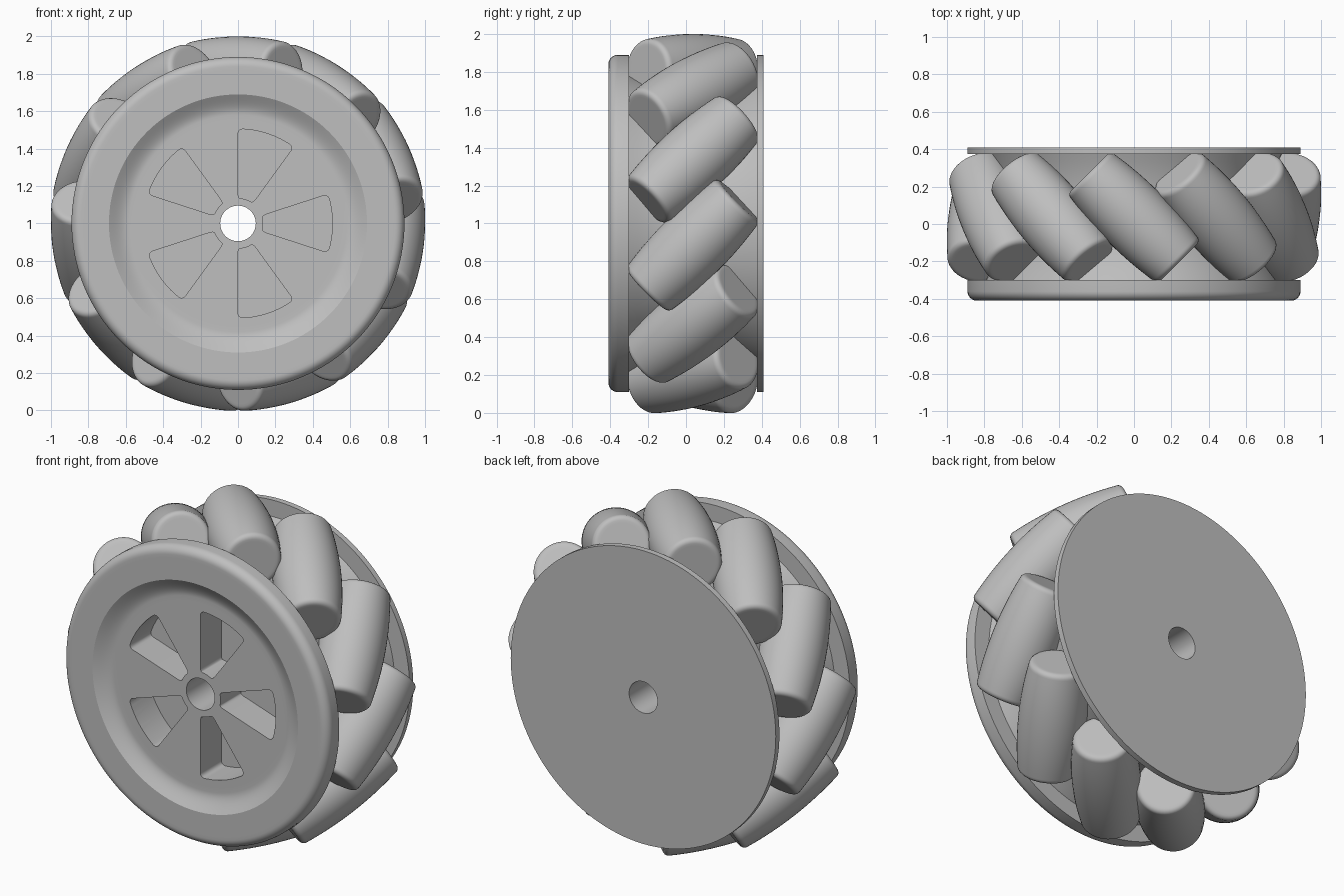
import bpy, bmesh, math
from mathutils import Matrix, Vector

if "Cube" in bpy.data.objects:
    bpy.data.objects.remove(bpy.data.objects["Cube"])

GREY = (0.52, 0.52, 0.52, 1)
grey = bpy.data.materials.new("plain_grey")
grey.use_nodes = True
grey.diffuse_color = GREY
grey.node_tree.nodes["Principled BSDF"].inputs["Base Color"].default_value = GREY

AXLE = Vector((0, 0, 1))
BORE, RIM, FRONT, BACK = 0.095, 0.89, -0.41, 0.41
INNER_FRONT, INNER_BACK = -0.30, 0.375


def add_object(name, bm):
    bmesh.ops.recalc_face_normals(bm, faces=bm.faces)
    mesh = bpy.data.meshes.new(name)
    bm.to_mesh(mesh)
    bm.free()
    mesh.materials.append(grey)
    obj = bpy.data.objects.new(name, mesh)
    bpy.context.collection.objects.link(obj)
    return obj


def smooth(obj):
    bpy.ops.object.select_all(action='DESELECT')
    obj.select_set(True)
    bpy.context.view_layer.objects.active = obj
    bpy.ops.object.shade_smooth_by_angle(angle=math.radians(32))


def lathe(name, profile, steps, closed):
    """Revolve (radius, y) points around the y axis."""
    bm = bmesh.new()
    rings = []
    for i in range(steps):
        a = 2 * math.pi * i / steps
        rings.append([bm.verts.new((r * math.cos(a), y, r * math.sin(a)))
                      for r, y in profile])
    count = len(profile)
    for i in range(steps):
        here, there = rings[i], rings[(i + 1) % steps]
        for j in range(count if closed else count - 1):
            k = (j + 1) % count
            bm.faces.new((here[j], here[k], there[k], there[j]))
    bmesh.ops.remove_doubles(bm, verts=bm.verts, dist=1e-5)
    bmesh.ops.dissolve_degenerate(bm, edges=bm.edges, dist=1e-6)
    return add_object(name, bm)


def arc(cr, cy, radius, start, end, n=8):
    return [(cr + radius * math.cos(math.radians(start + (end - start) * i / n)),
             cy + radius * math.sin(math.radians(start + (end - start) * i / n)))
            for i in range(n + 1)]


# Wheel body: dished front disc with rounded rim, and a waisted drum behind it
DISH = 0.05
floor_y = FRONT + DISH
cove = [(0.58 + 0.11 * t, floor_y - DISH * t ** 2 * (1.6 - 0.6 * t))
        for t in [i / 10 for i in range(11)]]
waist = [(0.72 + 0.07 * u * u, INNER_FRONT + (INNER_BACK - INNER_FRONT) * (u + 1) / 2)
         for u in [i / 8 - 1 for i in range(17)]]
body_profile = ([(BORE, floor_y), (0.55, floor_y)] + cove + [(0.71, FRONT), (0.82, FRONT)]
                + arc(RIM - 0.05, FRONT + 0.05, 0.05, -90, 0)
                + [(RIM, INNER_FRONT)] + waist + [(BORE, INNER_BACK)])
body = lathe("wheel_body", body_profile, 128, True)
body.location = AXLE

# Five rounded wedge pockets cut into the dish
bm = bmesh.new()
half = math.radians(18)
for n in range(5):
    mid = n * math.tau / 5
    angles = [mid - half + 2 * half * i / 8 for i in range(9)]
    outline = ([(0.505, a) for a in angles] + [(0.135, a) for a in reversed(angles)])
    face = bm.faces.new([bm.verts.new((r * math.cos(a), -0.5, r * math.sin(a)))
                         for r, a in outline])
    corners = [face.verts[i].co.copy() for i in (0, 8, 9, 17)]
    ext = bmesh.ops.extrude_face_region(bm, geom=[face], use_keep_orig=True)
    new_verts = [g for g in ext["geom"] if isinstance(g, bmesh.types.BMVert)]
    bmesh.ops.translate(bm, verts=new_verts, vec=(0, 0.34, 0))
    edges = [e for v in new_verts for e in v.link_edges
             if abs(e.verts[0].co.y - e.verts[1].co.y) > 0.1
             and any((v.co - c).xz.length < 1e-4 for c in corners)]
    bmesh.ops.bevel(bm, geom=edges, offset=0.025, segments=4, profile=0.5, affect='EDGES')
cutter = add_object("pocket_cutter", bm)
cutter.location = AXLE
cutter.hide_render = True

cut = body.modifiers.new("pockets", 'BOOLEAN')
cut.operation = 'DIFFERENCE'
cut.solver = 'EXACT'
cut.object = cutter
bpy.context.view_layer.objects.active = body
bpy.ops.object.modifier_apply(modifier=cut.name)
bpy.data.objects.remove(cutter)
smooth(body)

# Flat back plate
plate = lathe("back_plate", [(BORE, INNER_BACK), (RIM, INNER_BACK), (RIM, BACK), (BORE, BACK)],
              128, True)
plate.location = AXLE
smooth(plate)

# Barrel rollers set diagonally around the drum
ROLLERS, ROLLER_R, HALF_LEN, FILLET = 11, 0.19, 0.34, 0.03
ORBIT = 1 - ROLLER_R


def barrel(s):
    return math.sqrt(1 - s * s / 2) - ORBIT


side = HALF_LEN - FILLET
barrel_side = [(barrel(s), s) for s in [side * i / 8 for i in range(-8, 9)]]
round_r = barrel(side) - FILLET
roller_profile = ([(0, -HALF_LEN), (round_r * 0.9, -HALF_LEN)]
                  + arc(round_r, -side, FILLET, -90, 0, 5)[:-1]
                  + barrel_side
                  + arc(round_r, side, FILLET, 0, 90, 5)[1:]
                  + [(round_r * 0.9, HALF_LEN), (0, HALF_LEN)])
first = lathe("roller_1", roller_profile, 48, False)
smooth(first)
for n in range(ROLLERS):
    roller = first if n == 0 else first.copy()
    if n:
        roller.name = f"roller_{n + 1}"
        bpy.context.collection.objects.link(roller)
    a = math.pi / 2 + n * math.tau / ROLLERS
    radial = Vector((math.cos(a), 0, math.sin(a)))
    axis = Vector((-math.sin(a), 1, math.cos(a))).normalized()
    turn = Matrix((radial, axis, radial.cross(axis))).transposed().to_4x4()
    centre = AXLE + radial * ORBIT + Vector((0, 0.035, 0))
    roller.matrix_world = Matrix.Translation(centre) @ turn
